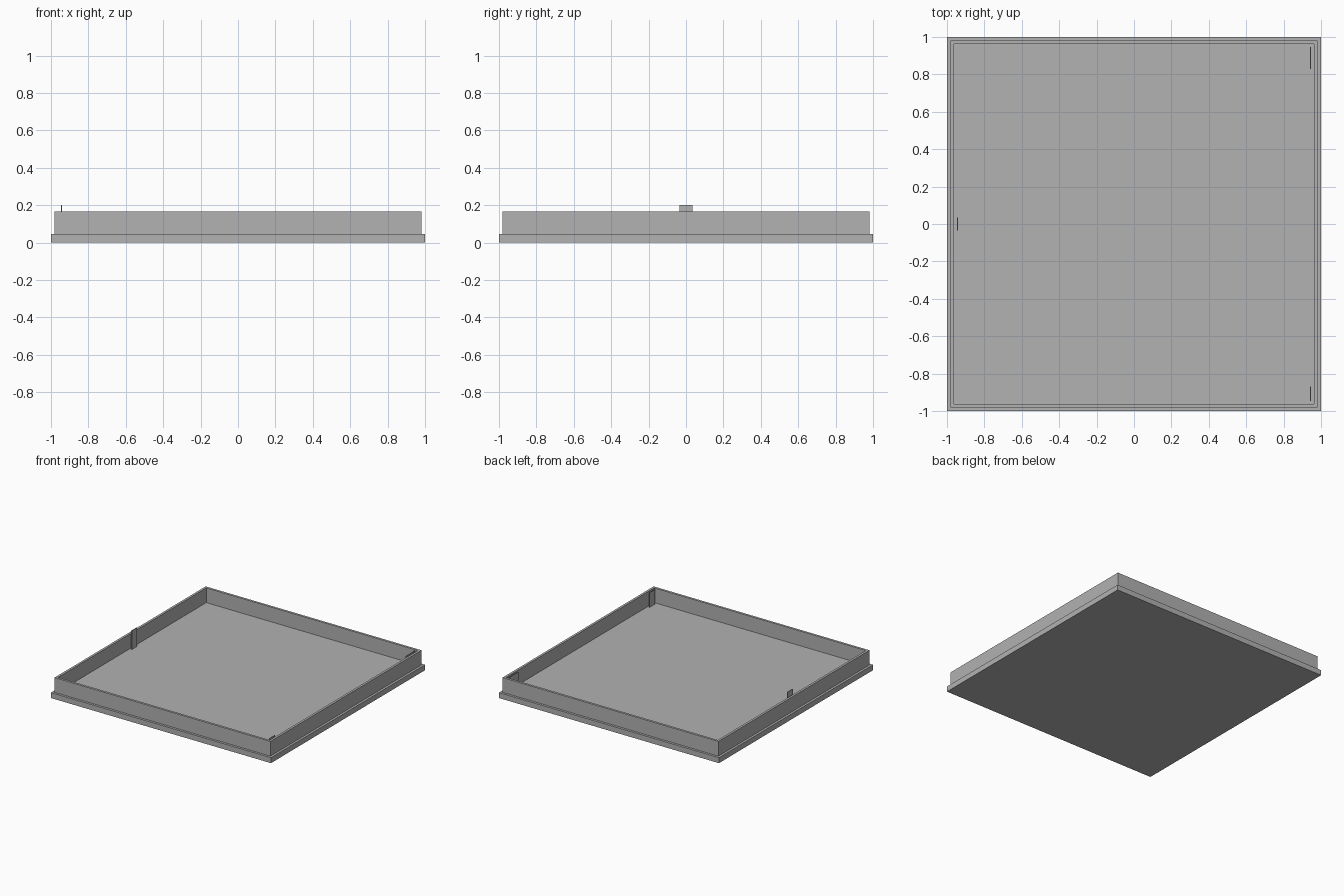
import bpy, bmesh

cube = bpy.data.objects.get("Cube")
if cube:
    bpy.data.objects.remove(cube, do_unlink=True)

GREY = 0.445
grey = bpy.data.materials.new("plain grey")
grey.use_nodes = True
grey.diffuse_color = (GREY, GREY, GREY, 1)
grey.node_tree.nodes["Principled BSDF"].inputs["Base Color"].default_value = (GREY, GREY, GREY, 1)

BASE, WALL, INNER = 1.0, 0.973, 0.946   # half widths
FLOOR, TOP = 0.045, 0.166               # heights


def add_object(name, bm):
    mesh = bpy.data.meshes.new(name)
    bmesh.ops.recalc_face_normals(bm, faces=bm.faces)
    bm.to_mesh(mesh)
    bm.free()
    mesh.materials.append(grey)
    obj = bpy.data.objects.new(name, mesh)
    bpy.context.collection.objects.link(obj)
    return obj


def prism(name, outline, z0, z1):
    """Extrude a flat outline from z0 up to z1."""
    bm = bmesh.new()
    face = bm.faces.new([bm.verts.new((x, y, z0)) for x, y in outline])
    top = bmesh.ops.extrude_face_region(bm, geom=[face])["geom"]
    if not face.is_valid or len(bm.faces) < len(outline) + 2:
        bm.faces.new([v for v in bm.verts if v.co.z == z0][:len(outline)])
    bmesh.ops.translate(bm, vec=(0, 0, z1 - z0),
                        verts=[g for g in top if isinstance(g, bmesh.types.BMVert)])
    return add_object(name, bm)


def box(name, x0, x1, y0, y1, z0, z1):
    return prism(name, [(x0, y0), (x1, y0), (x1, y1), (x0, y1)], z0, z1)


# Tray: slab, stepped ledge, raised rim and sunken floor from one block
bm = bmesh.new()
bmesh.ops.create_cube(bm, size=2 * BASE)
for v in bm.verts:
    v.co.z = FLOOR if v.co.z > 0 else 0
top = max(bm.faces, key=lambda f: f.calc_center_median().z)


def inset_and_move(face, width, height):
    bmesh.ops.inset_region(bm, faces=[face], thickness=width)
    new = bmesh.ops.extrude_face_region(bm, geom=[face])
    verts = [g for g in new["geom"] if isinstance(g, bmesh.types.BMVert)]
    result = [g for g in new["geom"] if isinstance(g, bmesh.types.BMFace)][0]
    if face.is_valid:
        bmesh.ops.delete(bm, geom=[face], context='FACES_ONLY')
    bmesh.ops.translate(bm, vec=(0, 0, height), verts=verts)
    return result


top = inset_and_move(top, BASE - WALL, TOP - FLOOR)
inset_and_move(top, WALL - INNER, FLOOR - TOP)
add_object("tray", bm)

# Slightly thicker ends of the left inner wall
for name, y0, y1 in (("back_wall_pad", 0.83, INNER), ("front_wall_pad", -INNER, -0.87)):
    box(name, INNER - 0.004, INNER, y0, y1, FLOOR, TOP)

# Thin upright tab against the right inner wall
box("upright_tab", -INNER, -INNER + 0.005, -0.035, 0.035, FLOOR, 0.2)
